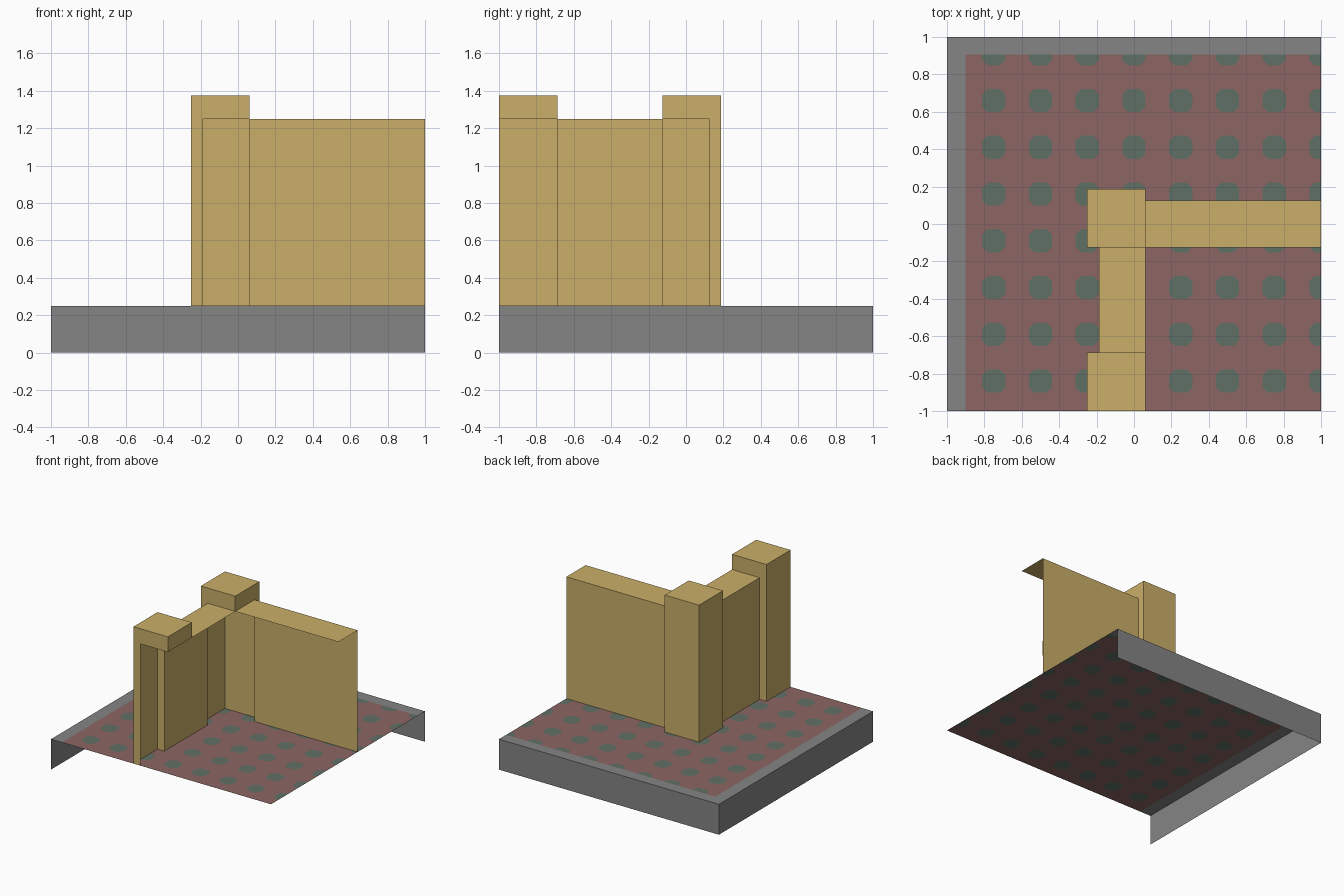
import bpy, bmesh

if "Cube" in bpy.data.objects:
    bpy.data.objects.remove(bpy.data.objects["Cube"])


def material(name, rgb):
    lin = [((c / 255 + 0.055) / 1.055) ** 2.4 for c in rgb]
    m = bpy.data.materials.new(name)
    m.diffuse_color = (*lin, 1)
    m.use_nodes = True
    m.node_tree.nodes["Principled BSDF"].inputs["Base Color"].default_value = m.diffuse_color
    return m


STONE = material("grey stone", (131, 133, 131))
CARPET = material("dusty red carpet", (140, 102, 100))
DOT = material("grey green dot", (96, 112, 102))
PLASTER = material("sandy plaster", (202, 175, 105))


def finish(name, bm, mats):
    me = bpy.data.meshes.new(name)
    bm.to_mesh(me)
    bm.free()
    for m in mats:
        me.materials.append(m)
    ob = bpy.data.objects.new(name, me)
    bpy.context.collection.objects.link(ob)
    return ob


def curtain(name, path, z0, z1, mat, cap=False):
    """Upright sheet following a plan path (left side = outside); cap closes it on top."""
    bm = bmesh.new()
    low = [bm.verts.new((x, y, z0)) for x, y in path]
    top = [bm.verts.new((x, y, z1)) for x, y in path]
    n = len(path)
    for i in range(n if cap else n - 1):
        j = (i + 1) % n
        quad = (low[i], low[j], top[j], top[i])
        bm.faces.new(quad if cap else quad[::-1])
    if cap:
        bm.faces.new(top)
    return finish(name, bm, [mat])


def rect(x0, x1, y0, y1):
    return [(x0, y0), (x1, y0), (x1, y1), (x0, y1)]


FLOOR, WALL, POST = 0.25, 1.25, 1.375

# Dotted floor: cells with an octagon dot in the middle, trimmed to the tile
bm = bmesh.new()
a, b, h = 0.062, 0.033, 0.125
for i in range(9):
    for j in range(9):
        cx, cy = -1 + 0.25 * i, -1.09 + 0.25 * j
        vert = lambda p: bm.verts.new((cx + p[0], cy + p[1], FLOOR))
        corners = [vert(p) for p in ((h, -h), (h, h), (-h, h), (-h, -h))]
        octo = [vert(p) for p in ((a, -b), (a, b), (b, a), (-b, a),
                                  (-a, b), (-a, -b), (-b, -a), (b, -a))]
        bm.faces.new(octo).material_index = 2
        for k in range(4):
            c0, c1 = corners[k], corners[(k + 1) % 4]
            o0, o1, o2 = octo[2 * k], octo[2 * k + 1], octo[(2 * k + 2) % 8]
            bm.faces.new((c0, c1, o1, o0)).material_index = 1
            bm.faces.new((c1, o2, o1)).material_index = 1
# a last strip beyond the dots reaches the back edge
bm.faces.new([bm.verts.new((x, y, FLOOR)) for x, y in rect(-1, 1, 1.035, 1.1)])
bmesh.ops.remove_doubles(bm, verts=bm.verts, dist=1e-5)
for co, no, trim in (((1, 0, 0), (1, 0, 0), True), ((-1, 0, 0), (-1, 0, 0), True),
                     ((0, 1, 0), (0, 1, 0), True), ((0, -1, 0), (0, -1, 0), True),
                     ((-0.9, 0, 0), (-1, 0, 0), False), ((0, 0.905, 0), (0, 1, 0), False)):
    bmesh.ops.bisect_plane(bm, geom=bm.verts[:] + bm.edges[:] + bm.faces[:], dist=1e-6,
                           plane_co=co, plane_no=no, clear_outer=trim)
# stone border along the left and back edges
for f in bm.faces:
    c = f.calc_center_median()
    if c.x < -0.9 or c.y > 0.905:
        f.material_index = 0
finish("floor", bm, [STONE, CARPET, DOT])

# Left and back edges of the floor slab
curtain("floor_edge", [(-1, -1), (-1, 1), (1, 1)], 0, FLOOR, STONE)

# Outer wall faces, stepping out around both posts; inner side is left open
curtain("wall_faces", [(-0.1875, -1), (-0.25, -1), (-0.25, -0.6875), (-0.1875, -0.6875),
                       (-0.1875, -0.125), (-0.25, -0.125), (-0.25, 0.1875),
                       (0.0625, 0.1875), (0.0625, 0.125), (1, 0.125)],
        FLOOR, WALL, PLASTER)

# Wall tops
for name, r in (("side_wall_top", rect(-0.1875, 0.0625, -0.6875, -0.125)),
                ("back_wall_top", rect(0.0625, 1, -0.125, 0.125))):
    bm = bmesh.new()
    bm.faces.new([bm.verts.new((x, y, WALL)) for x, y in r])
    finish(name, bm, [PLASTER])

# Raised post caps
for name, y in (("front_post_cap", -1), ("corner_post_cap", -0.125)):
    curtain(name, rect(-0.25, 0.0625, y, y + 0.3125), WALL, POST, PLASTER, cap=True)
